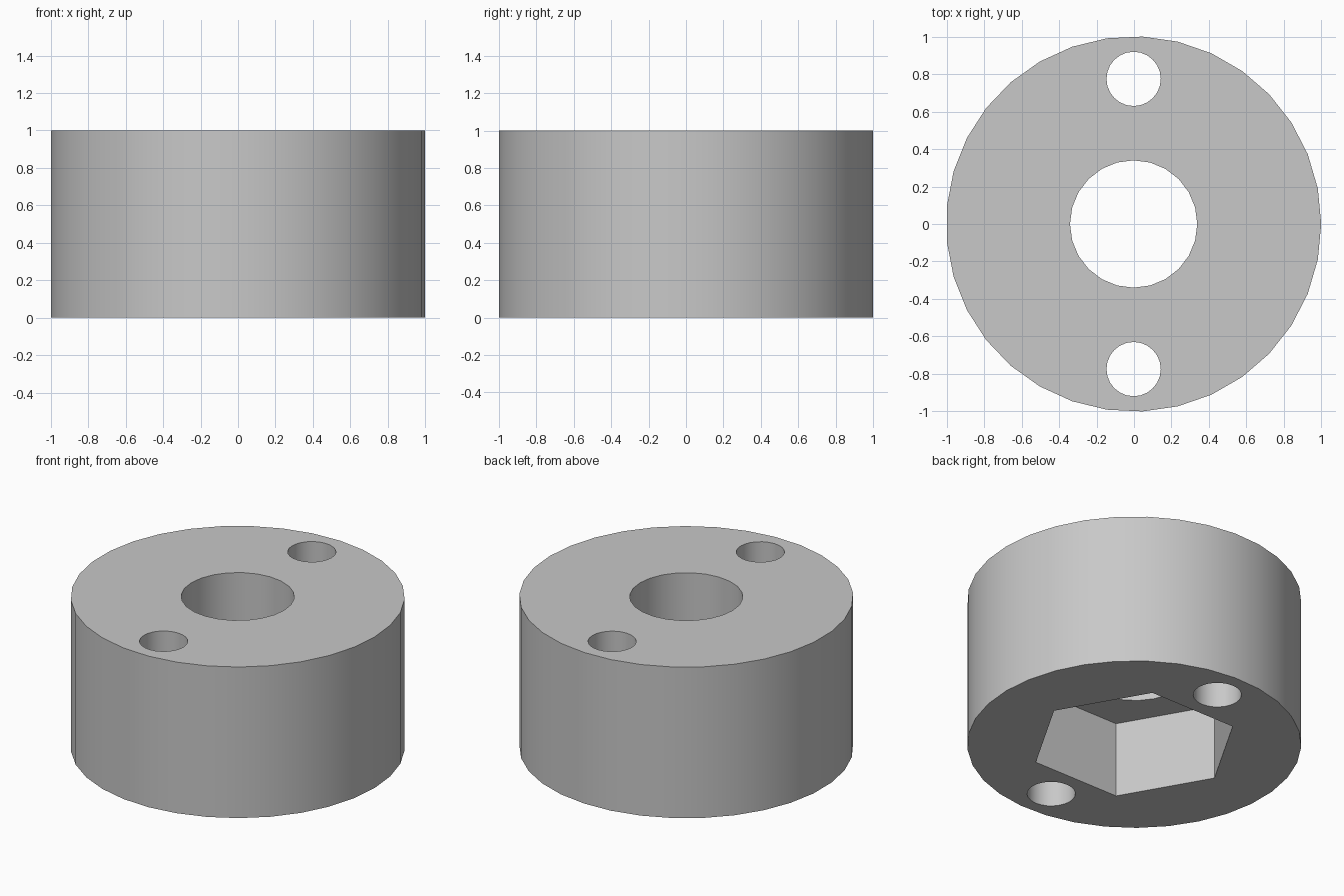
import bpy
import bmesh
from math import cos, sin, tau

cube = bpy.data.objects.get("Cube")
if cube:
    bpy.data.objects.remove(cube, do_unlink=True)

grey = bpy.data.materials.new("plain grey")
grey.use_nodes = True
colour = (0.58, 0.58, 0.58, 1)
grey.diffuse_color = colour
grey.node_tree.nodes["Principled BSDF"].inputs["Base Color"].default_value = colour


def prism(name, radius, sides, bottom, top, x=0.0, y=0.0):
    """Upright prism whose first corner points along +x."""
    bm = bmesh.new()
    ring = [bm.verts.new((x + radius * cos(tau * i / sides),
                          y + radius * sin(tau * i / sides), bottom))
            for i in range(sides)]
    base = bm.faces.new(ring)
    extruded = bmesh.ops.extrude_face_region(bm, geom=[base])["geom"]
    raised = [v for v in extruded if isinstance(v, bmesh.types.BMVert)]
    bmesh.ops.translate(bm, verts=raised, vec=(0, 0, top - bottom))
    bmesh.ops.recalc_face_normals(bm, faces=bm.faces)
    mesh = bpy.data.meshes.new(name)
    bm.to_mesh(mesh)
    bm.free()
    mesh.materials.append(grey)
    obj = bpy.data.objects.new(name, mesh)
    bpy.context.collection.objects.link(obj)
    return obj


# Round body, centred on its slightly uneven outline
shift = -0.002
body = prism("round_body", 1.002, 33, 0, 1, x=shift)

# Hexagonal nut pocket below, central bore and two screw holes
cutters = [prism("nut_pocket_cutter", 0.628, 6, -0.2, 0.5, x=shift),
           prism("bore_cutter", 0.34, 24, -0.3, 1.2, x=shift)]
for side in (-1, 1):
    cutters.append(prism("screw_hole_cutter", 0.145, 24, -0.2, 1.2,
                         x=shift, y=side * 0.775))

bpy.ops.object.select_all(action="DESELECT")
body.select_set(True)
bpy.context.view_layer.objects.active = body
for cutter in cutters:
    cutter.hide_render = True
    cut = body.modifiers.new("cut", "BOOLEAN")
    cut.operation = "DIFFERENCE"
    cut.solver = "EXACT"
    cut.object = cutter
    bpy.ops.object.modifier_apply(modifier=cut.name)
    bpy.data.objects.remove(cutter, do_unlink=True)

# Smooth curved walls, crisp rims and hexagon corners
bpy.ops.object.shade_smooth_by_angle()
